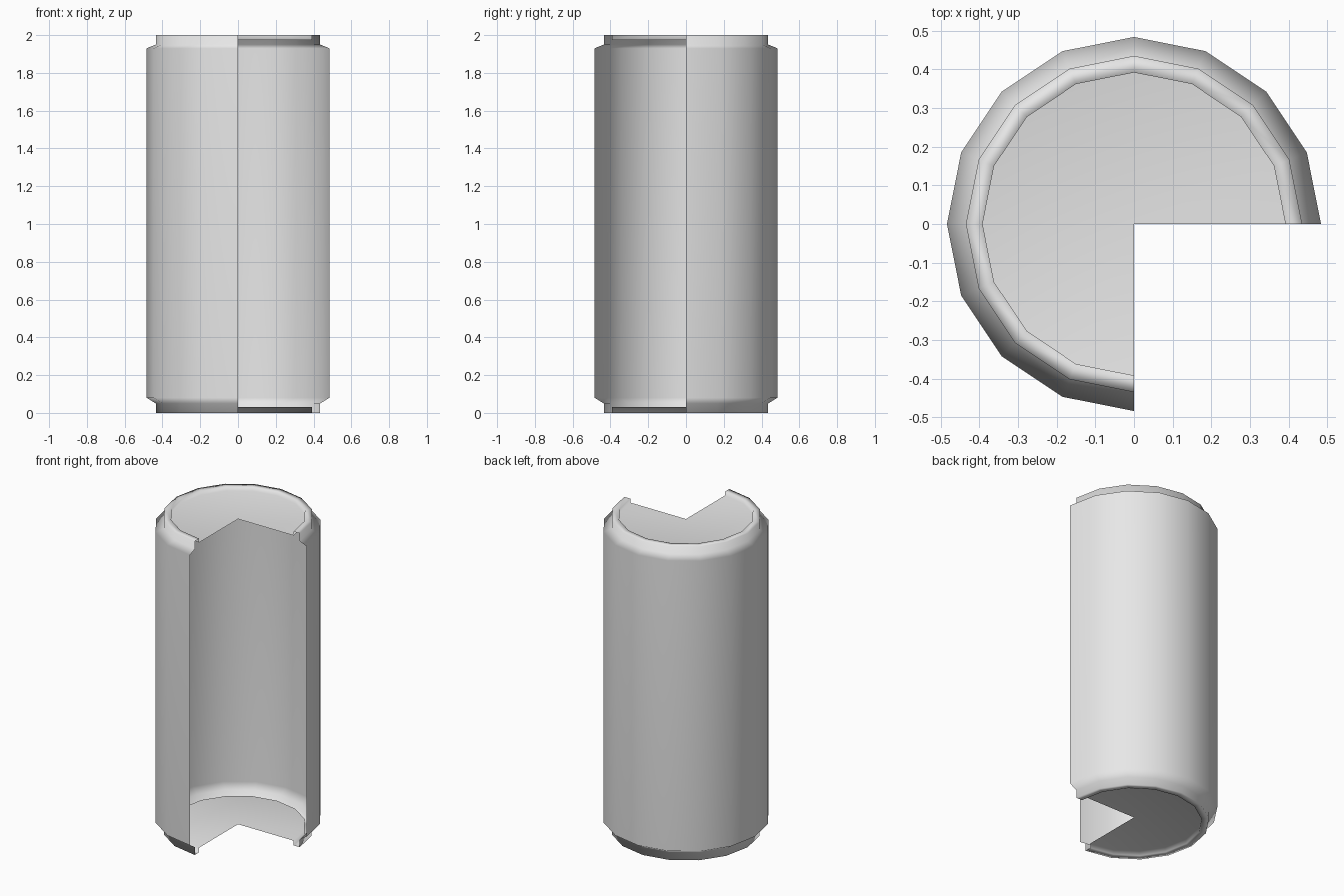
import bpy
import bmesh
from math import cos, sin, tau

cube = bpy.data.objects.get("Cube")
if cube:
    bpy.data.objects.remove(cube)

# Single grey metal
metal = bpy.data.materials.new("grey_metal")
metal.use_nodes = True
grey = (0.8, 0.8, 0.8, 1.0)
metal.diffuse_color = grey
metal.node_tree.nodes["Principled BSDF"].inputs["Base Color"].default_value = grey

SIDES = 16
STEPS = 12  # three quarters of a turn, leaving the front quarter open

# Thin shell profile (radius, height): base disc, rim, shoulder, wall, shoulder, rim, lid
profile = [
    (0, 0.03), (0.392, 0.03), (0.392, 0), (0.435, 0), (0.435, 0.05), (0.484, 0.08),
    (0.484, 1.93), (0.435, 1.95), (0.435, 2), (0.392, 2), (0.392, 1.975), (0, 1.975),
]


def lathe(name, points, sides, steps, material):
    """Revolve an open profile part of the way around the z axis."""
    bm = bmesh.new()
    rings = []
    for s in range(steps + 1):
        a = tau * s / sides
        rings.append([bm.verts.new((r * cos(a), r * sin(a), z)) for r, z in points])
    for near, far in zip(rings, rings[1:]):
        for i in range(len(points) - 1):
            bm.faces.new((near[i], far[i], far[i + 1], near[i + 1]))
    # Collapse the centre points into one fan hub per disc
    bmesh.ops.remove_doubles(bm, verts=bm.verts, dist=0.0001)
    for face in bm.faces:
        face.smooth = True
    mesh = bpy.data.meshes.new(name)
    bm.to_mesh(mesh)
    bm.free()
    mesh.materials.append(material)
    obj = bpy.data.objects.new(name, mesh)
    bpy.context.collection.objects.link(obj)
    return obj


can = lathe("cutaway_can_shell", profile, SIDES, STEPS, metal)

# Keep the wall and discs flat while the shoulders and rims blend softly
weighted = can.modifiers.new("soft_shoulders", "WEIGHTED_NORMAL")
weighted.mode = "FACE_AREA"
